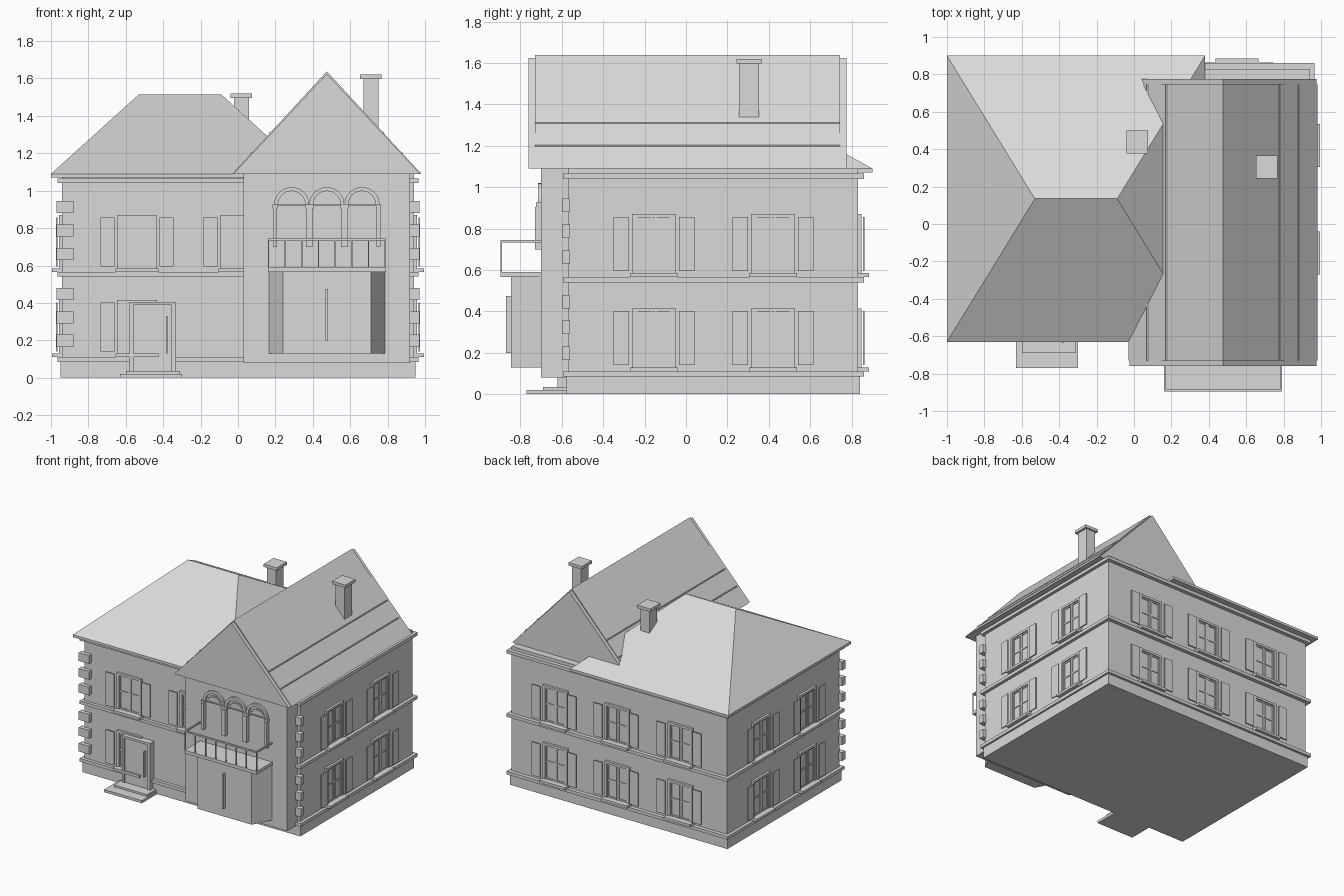
import bpy, bmesh, math
from mathutils import Matrix, Vector

if "Cube" in bpy.data.objects:
    bpy.data.objects.remove(bpy.data.objects["Cube"])

grey = bpy.data.materials.new("plain_grey")
grey.use_nodes = True
grey.diffuse_color = (0.7, 0.7, 0.7, 1)
grey.node_tree.nodes["Principled BSDF"].inputs["Base Color"].default_value = (0.7, 0.7, 0.7, 1)


def add_box(bm, x, y, z):
    """Box spanning the three (low, high) ranges."""
    size = [r[1] - r[0] for r in (x, y, z)]
    mid = [(r[0] + r[1]) / 2 for r in (x, y, z)]
    bmesh.ops.create_cube(bm, size=1, matrix=Matrix.Translation(mid) @ Matrix.Diagonal((*size, 1)))


def add_prism(bm, outline, offset):
    """Polygon outline extruded along an offset vector."""
    face = bm.faces.new([bm.verts.new(p) for p in outline])
    new = bmesh.ops.extrude_face_region(bm, geom=[face])["geom"]
    moved = [v for v in new if isinstance(v, bmesh.types.BMVert)]
    bmesh.ops.translate(bm, verts=moved, vec=offset)


def to_mesh(name, bm):
    bmesh.ops.recalc_face_normals(bm, faces=bm.faces)
    mesh = bpy.data.meshes.new(name)
    bm.to_mesh(mesh)
    bm.free()
    mesh.materials.append(grey)
    return mesh


def place(name, mesh, loc=(0, 0, 0), turn=0):
    ob = bpy.data.objects.new(name, mesh)
    ob.location = loc
    ob.rotation_euler.z = math.radians(turn)
    bpy.context.collection.objects.link(ob)
    return ob


def boxes(name, *parts):
    bm = bmesh.new()
    for p in parts:
        add_box(bm, *p)
    return place(name, to_mesh(name, bm))


WALL_X, FRONT, BACK, WING = 0.94, -0.57, 0.83, -0.70

# Walls, plinth and string courses
boxes("plinth", ((-0.95, 0.95), (-0.58, 0.84), (0, 0.085)))
boxes("main_walls", ((-WALL_X, WALL_X), (FRONT, BACK), (0.08, 1.09)))
boxes("gable_wing_walls", ((0.03, 0.92), (WING, FRONT + 0.02), (0.08, 1.09)))
for name, z in (("base", 0.085), ("middle", 0.54), ("top", 1.04)):
    boxes(name + "_string_course", ((-0.965, 0.965), (-0.595, 0.86), (z, z + 0.025)))

# Corner stones on the front corners
for side, name in ((-1, "right"), (1, "left")):
    stones = []
    for base in (0.165, 0.63):
        for i in range(3):
            z = base + i * 0.125
            stones.append((sorted((side * 0.88, side * 0.97)), (-0.60, FRONT + 0.01), (z, z + 0.065)))
    boxes(name + "_corner_stones", *stones)

# Hip roof: a box whose top is drawn in to a ridge
bm = bmesh.new()
add_box(bm, (-1, 0.38), (-0.63, 0.90), (1.07, 1.09))
eave = sorted(bm.verts, key=lambda v: v.co.z)[4:]
ridge = [bm.verts.new((x, 0.135, 1.515)) for x in (-0.53, -0.09)]
lid = next(f for f in bm.faces if all(v in eave for v in f.verts))
bmesh.ops.delete(bm, geom=[lid], context="FACES_ONLY")
corner = {(v.co.x > -0.3, v.co.y > 0): v for v in eave}
for back in (False, True):
    bm.faces.new((corner[False, back], corner[True, back], ridge[1], ridge[0]))
for right in (False, True):
    bm.faces.new((corner[right, False], corner[right, True], ridge[int(right)]))
place("hip_roof", to_mesh("hip_roof", bm))


# Gable roof with slightly lower end boards
def gable(bm, y0, y1, half, top):
    mid = 0.475
    outline = [(mid - half, y0, 1.09), (mid + half, y0, 1.09), (mid, y0, top)]
    add_prism(bm, outline, Vector((0, y1 - y0, 0)))


bm = bmesh.new()
gable(bm, -0.73, 0.745, 0.505, 1.638)
place("gable_roof", to_mesh("gable_roof", bm))
bm = bmesh.new()
for y in (-0.76, 0.745):
    gable(bm, y, y + 0.03, 0.50, 1.625)
place("gable_end_boards", to_mesh("gable_end_boards", bm))

# Thin seams along the gable slopes
bm = bmesh.new()
slope = 0.505 / 0.548
for z in (1.20, 1.31):
    for side in (-1, 1):
        x = 0.475 + side * (1.638 - z) * slope
        add_box(bm, sorted((x - side * 0.01, x + side * 0.004)), (-0.73, 0.745), (z - 0.003, z + 0.003))
place("gable_roof_seams", to_mesh("gable_roof_seams", bm))

# Chimneys
for name, x, y, low, top in (("rear", 0.018, 0.438, 1.15, 1.52), ("side", 0.71, 0.305, 1.3, 1.62)):
    boxes(name + "_chimney",
          ((x - 0.04, x + 0.04), (y - 0.048, y + 0.048), (low, top - 0.02)),
          ((x - 0.058, x + 0.058), (y - 0.062, y + 0.062), (top - 0.023, top)))

# Shuttered window, facing -y with the sill bottom at the origin
bm = bmesh.new()
add_box(bm, (-0.115, 0.115), (-0.055, 0), (0, 0.02))
add_box(bm, (-0.09, 0.09), (-0.004, 0), (0.03, 0.29))
for s in (-1, 1):
    add_box(bm, sorted((s * 0.088, s * 0.107)), (-0.018, 0), (0.02, 0.305))
    add_box(bm, sorted((s * 0.078, s * 0.088)), (-0.011, 0), (0.02, 0.288))
    add_box(bm, sorted((s * 0.006, s * 0.014)), (-0.011, 0), (0.02, 0.288))
    add_box(bm, sorted((s * 0.12, s * 0.195)), (-0.033, -0.025), (0.03, 0.292))
add_box(bm, (-0.107, 0.107), (-0.018, 0), (0.287, 0.305))
add_box(bm, (-0.006, 0.006), (-0.008, 0), (0.02, 0.288))
for z in (0.02, 0.155, 0.277):
    add_box(bm, (-0.088, 0.088), (-0.01, 0), (z, z + 0.011))
window = to_mesh("window", bm)

for floor, z in (("lower", 0.11), ("upper", 0.565)):
    for x in (-0.54, 0.01, 0.55):
        place(floor + "_back_window", window, (x, BACK, z), 180)
    for y in (-0.155, 0.42):
        place(floor + "_left_window", window, (WALL_X, y, z), 90)
        place(floor + "_right_window", window, (-WALL_X, y, z), -90)
    place(floor + "_front_window", window, (-0.54, FRONT, z))
place("upper_front_window", window, (0.01, FRONT, 0.565))

# Front door and its steps
boxes("door_steps", ((-0.63, -0.30), (-0.77, FRONT), (0, 0.02)),
      ((-0.60, -0.31), (-0.69, FRONT), (0.02, 0.035)))
boxes("door", ((-0.56, -0.355), (-0.61, FRONT), (0.03, 0.39)))
boxes("door_frame", ((-0.58, -0.56), (-0.62, FRONT), (0.03, 0.405)),
      ((-0.355, -0.335), (-0.62, FRONT), (0.03, 0.405)),
      ((-0.56, -0.355), (-0.62, FRONT), (0.388, 0.405)))
boxes("door_handle", ((-0.385, -0.378), (-0.635, -0.61), (0.13, 0.33)))

# Bay with splayed sides under the balcony
bm = bmesh.new()
plan = [(0.165, WING), (0.24, -0.845), (0.71, -0.845), (0.785, WING)]
add_prism(bm, [(x, y, 0.13) for x, y in plan], Vector((0, 0, 0.435)))
place("bay", to_mesh("bay", bm))
boxes("bay_handle", ((0.469, 0.481), (-0.87, -0.845), (0.20, 0.475)))

# Balcony floor, railing and balusters
X0, X1, OUT = 0.16, 0.79, -0.895
boxes("balcony_floor", ((X0, X1), (OUT, WING), (0.565, 0.59)))
boxes("balcony_rail", ((X0, X1), (OUT, OUT + 0.01), (0.733, 0.745)),
      *[((x, x + 0.01), (OUT, WING), (0.733, 0.745)) for x in (X0, X1 - 0.01)])
boxes("balcony_balusters", *[((x, x + 0.007), (OUT, OUT + 0.007), (0.585, 0.735))
                             for x in [X0 + i * (X1 - X0 - 0.007) / 7 for i in range(8)]])


# Arched openings with columns above the balcony
def add_arch(bm, cx, cz, outer, inner, depth, spread=90):
    angles = [math.radians(90 - spread + 2 * spread * i / 16) for i in range(17)]
    for a, b in zip(angles, angles[1:]):
        ring = [(outer, a), (outer, b), (inner, b), (inner, a)]
        add_prism(bm, [(cx + r * math.cos(t), WING, cz + r * math.sin(t)) for r, t in ring],
                  Vector((0, -depth, 0)))
    bmesh.ops.remove_doubles(bm, verts=bm.verts, dist=0.0001)


bm = bmesh.new()
for i in (-1, 0, 1):
    add_arch(bm, 0.475 + i * 0.188, 0.925, 0.094, 0.073, 0.015)
    add_arch(bm, 0.475 + i * 0.188, 0.905, 0.073, 0.062, 0.008, 55)
    add_box(bm, (0.385 + i * 0.188, 0.565 + i * 0.188), (WING - 0.01, WING), (0.918, 0.925))
place("balcony_arches", to_mesh("balcony_arches", bm))
columns = [(0.475 + k * 0.188, 0.024 if abs(k) < 1 else 0.014) for k in (-1.47, -0.5, 0.5, 1.47)]
boxes("balcony_columns", *[((x - w, x + w), (WING - 0.025, WING), (0.905, 0.925)) for x, w in columns],
      *[((x - w * 0.75, x + w * 0.75), (WING - 0.03, WING), (0.70, 0.905)) for x, w in columns])
